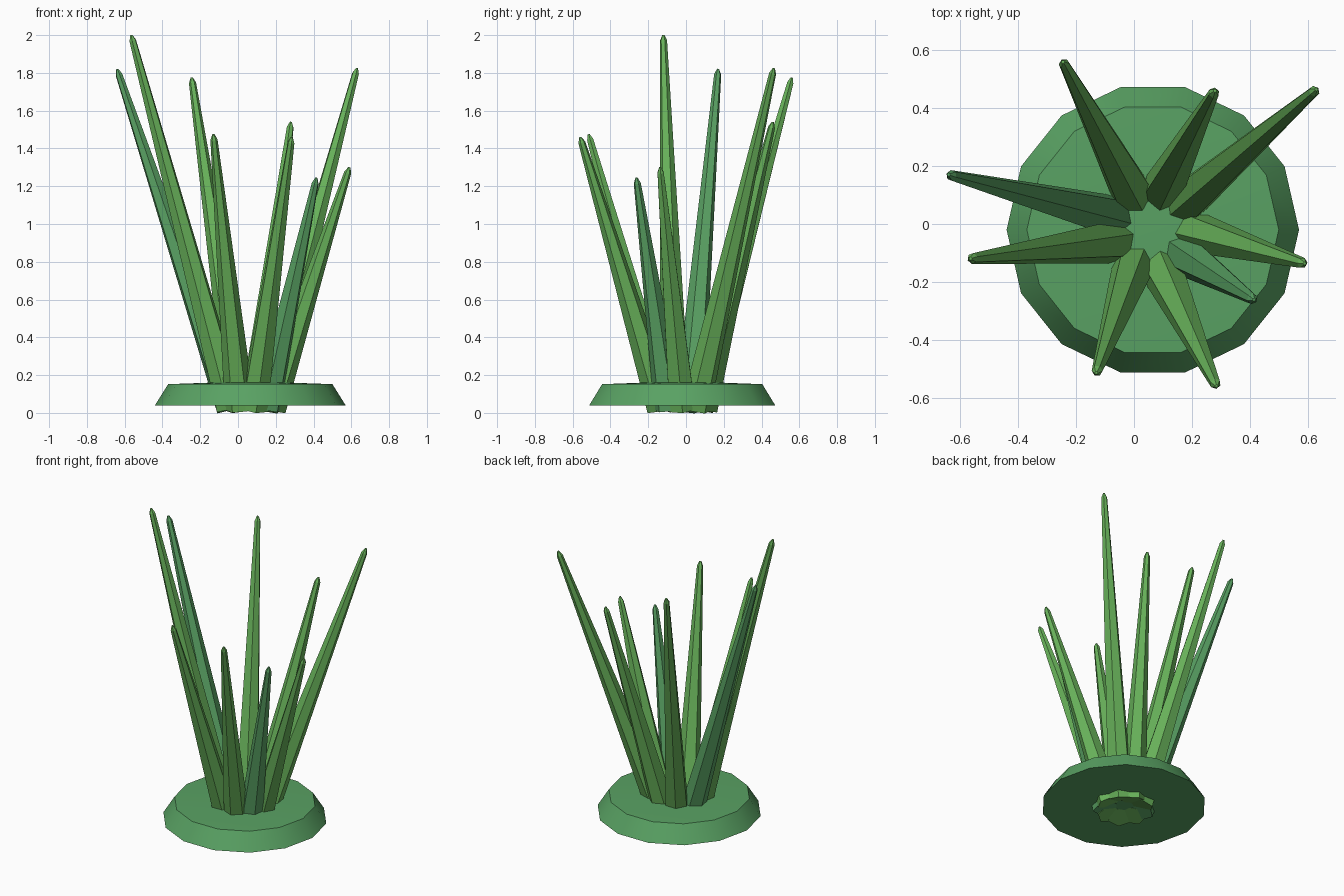
import bpy, bmesh, math
from mathutils import Vector

if "Cube" in bpy.data.objects:
    bpy.data.objects.remove(bpy.data.objects["Cube"])

CENTRE = Vector((0.065, -0.02, 0.0))


def make_material(name, rgb):
    m = bpy.data.materials.new(name)
    m.diffuse_color = (*rgb, 1.0)
    m.use_nodes = True
    m.node_tree.nodes["Principled BSDF"].inputs["Base Color"].default_value = m.diffuse_color
    return m


leaf_green = make_material("leaf green", (0.138, 0.445, 0.102))
deep_green = make_material("deep green", (0.10, 0.36, 0.125))


def loft(name, rings, material, smooth_angle=None):
    """Skin closed rings of equal length; a one-point ring makes a fan."""
    bm = bmesh.new()
    vr = [[bm.verts.new(p) for p in ring] for ring in rings]
    for a, b in zip(vr, vr[1:]):
        n = len(a)
        for i in range(n):
            j = (i + 1) % n
            if len(b) == 1:
                bm.faces.new((a[i], a[j], b[0]))
            else:
                bm.faces.new((a[i], a[j], b[j], b[i]))
    bm.faces.new(vr[0][::-1])
    bmesh.ops.recalc_face_normals(bm, faces=bm.faces)
    mesh = bpy.data.meshes.new(name)
    bm.to_mesh(mesh)
    bm.free()
    mesh.materials.append(material)
    obj = bpy.data.objects.new(name, mesh)
    bpy.context.collection.objects.link(obj)
    if smooth_angle:
        bpy.ops.object.select_all(action='DESELECT')
        obj.select_set(True)
        bpy.context.view_layer.objects.active = obj
        bpy.ops.object.shade_smooth_by_angle(angle=math.radians(smooth_angle))
    return obj


def circle(centre, u, v, r, n):
    return [centre + u * (r * math.cos(math.tau * i / n)) + v * (r * math.sin(math.tau * i / n))
            for i in range(n)]


# Ground disc: 14 sides, sloping rim, slightly domed top
X, Y = Vector((1, 0, 0)), Vector((0, 1, 0))
loft("base_disc", [
    circle(CENTRE + Vector((0, 0, 0.04)), X, Y, 0.505, 14),
    circle(CENTRE + Vector((0, 0, 0.152)), X, Y, 0.435, 14),
    [CENTRE + Vector((0, 0, 0.168))],
], deep_green, 30)

# Blades: tip positions, rooted every 40 degrees on a small ring
tips = [
    (0.59, -0.137, 1.30), (0.63, 0.465, 1.825), (0.28, 0.46, 1.54),
    (-0.245, 0.56, 1.775), (-0.64, 0.17, 1.82), (-0.565, -0.12, 2.0),
    (-0.13, -0.515, 1.475), (0.285, -0.56, 1.46), (0.415, -0.262, 1.245),
]
for i, tip in enumerate(tips):
    a = math.radians(40 * i)
    radial = Vector((math.cos(a), math.sin(a), 0))
    root = CENTRE + radial * 0.11 + Vector((0, 0, 0.023))
    tip = Vector(tip)
    axis = (tip - root).normalized()
    u = (radial - axis * radial.dot(axis)).normalized()   # ridge faces outward
    v = axis.cross(u)
    loft(f"blade_{i + 1}", [
        circle(root, u, v, 0.08, 6),
        circle(tip - axis * 0.03, u, v, 0.019, 6),
        circle(tip, u, v, 0.006, 6),
        [tip + axis * 0.001],
    ], deep_green if i in (4, 8) else leaf_green)
